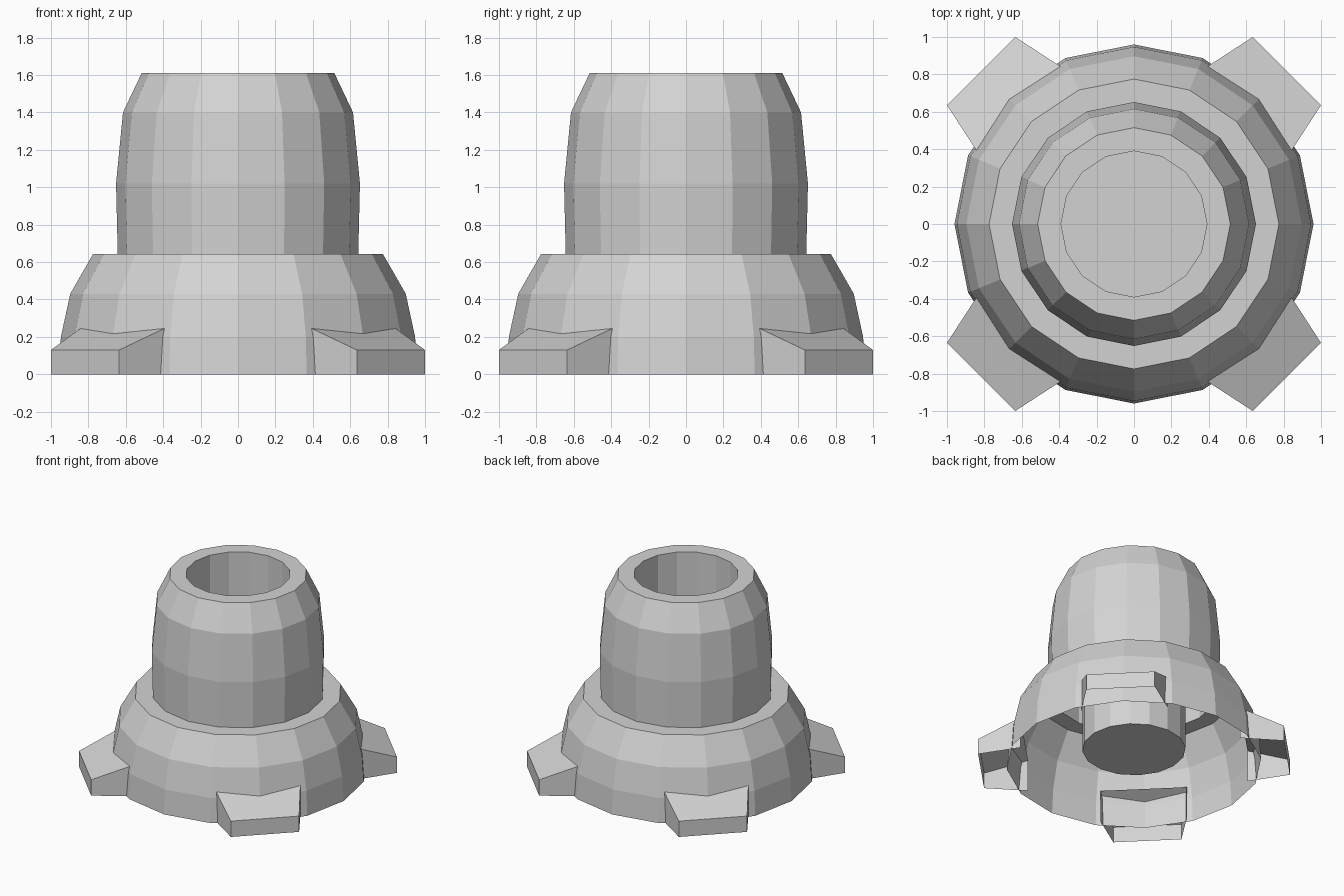
import bpy, bmesh, math
from mathutils import Matrix

cube = bpy.data.objects.get("Cube")
if cube:
    bpy.data.objects.remove(cube, do_unlink=True)

SIDES = 16

grey = bpy.data.materials.new("light_grey")
colour = (0.65, 0.65, 0.65, 1)
grey.use_nodes = True
grey.diffuse_color = colour
grey.node_tree.nodes["Principled BSDF"].inputs["Base Color"].default_value = colour


def finish(bm, name):
    mesh = bpy.data.meshes.new(name)
    bm.to_mesh(mesh)
    bm.free()
    mesh.materials.append(grey)
    obj = bpy.data.objects.new(name, mesh)
    bpy.context.collection.objects.link(obj)
    return obj


def lathe(name, profile, capped=False):
    """Turn a (radius, height) profile into a faceted open shell."""
    bm = bmesh.new()
    rings = []
    for r, z in profile:
        angles = [math.tau * i / SIDES for i in range(SIDES)]
        rings.append([bm.verts.new((r * math.cos(a), r * math.sin(a), z)) for a in angles])
    for low, high in zip(rings, rings[1:]):
        for i in range(SIDES):
            j = (i + 1) % SIDES
            bm.faces.new((low[i], low[j], high[j], high[i]))
    if capped:
        bm.faces.new(rings[-1])
    return finish(bm, name)


# Flared skirt with a flat step on top, open underneath
lathe("base_skirt", [(0.96, 0), (0.947, 0.2), (0.897, 0.43), (0.775, 0.643), (0.643, 0.643)])

# Bulging barrel with a flat rim
lathe("barrel", [(0.643, 0.643), (0.652, 1.02), (0.615, 1.4), (0.515, 1.61), (0.39, 1.61)])

# Deep socket with a closed floor
lathe("socket", [(0.39, 1.61), (0.39, 0.13)], capped=True)


# Sloped foot, open underneath and towards the skirt
def foot(name, angle):
    bm = bmesh.new()
    columns = []
    for r, t, z in [(0.83, -0.327, 0.263), (1.156, -0.258, 0.13),
                    (1.156, 0.258, 0.13), (0.83, 0.327, 0.263)]:
        columns.append((bm.verts.new((r, t, 0)), bm.verts.new((r, t, z))))
    for (a, b), (c, d) in zip(columns, columns[1:]):
        bm.faces.new((a, c, d, b))
    bm.faces.new([top for _, top in columns])
    bm.transform(Matrix.Rotation(math.radians(angle), 4, "Z"))
    return finish(bm, name)


for label, angle in [("back_left", 45), ("back_right", 135),
                     ("front_right", 225), ("front_left", 315)]:
    foot("foot_" + label, angle)
